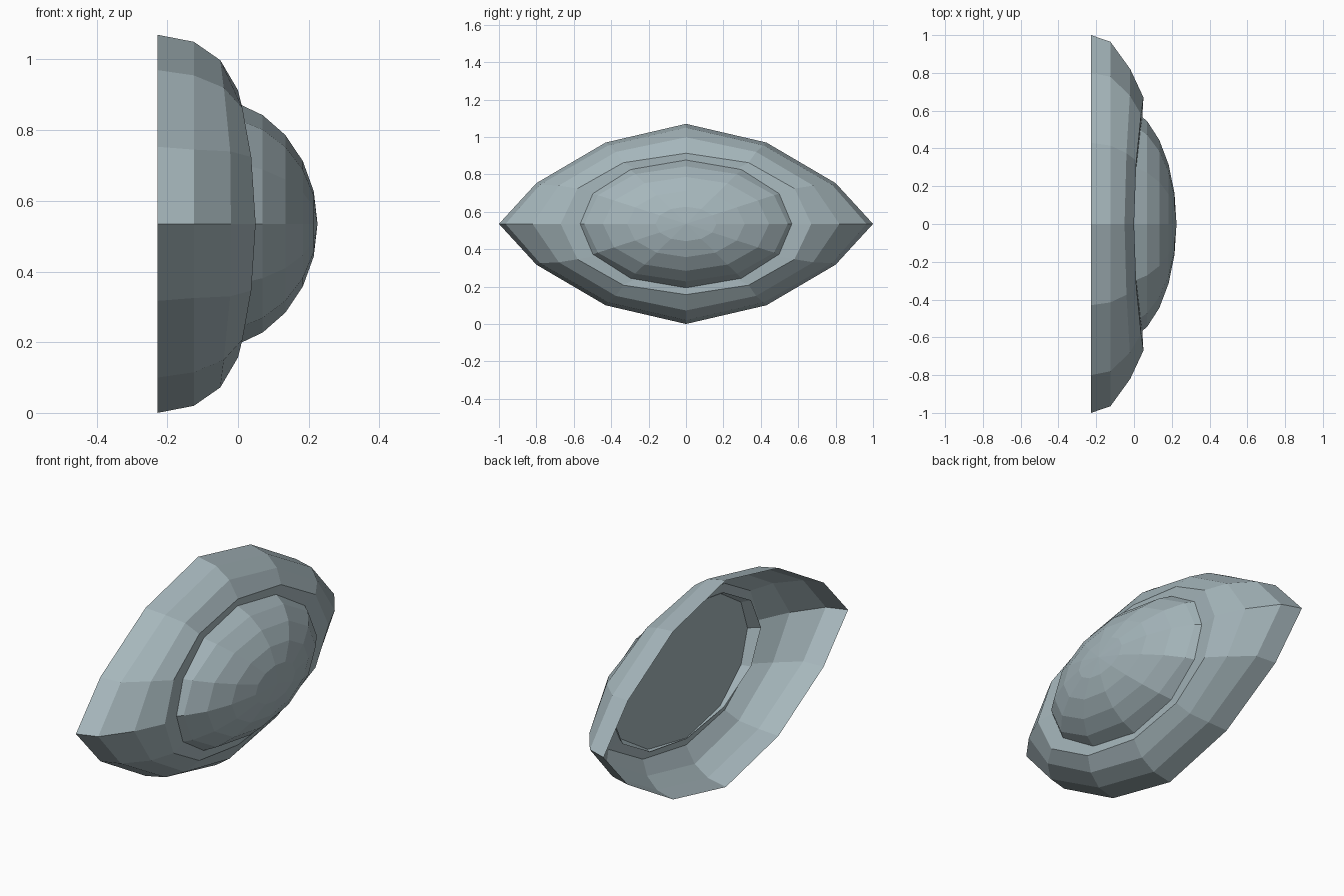
import bpy, bmesh, math

if "Cube" in bpy.data.objects:
    bpy.data.objects.remove(bpy.data.objects["Cube"], do_unlink=True)

MID = 0.535   # height of the eye's long axis
SEG = 12

mat = bpy.data.materials.new("blue_grey")
mat.use_nodes = True
colour = (0.38, 0.47, 0.5, 1)
mat.diffuse_color = colour
mat.node_tree.nodes["Principled BSDF"].inputs["Base Color"].default_value = colour


def ring(quarter):
    """Mirror four (x, y, height) points, tip to top, into a full ring."""
    half = quarter + [(x, -y, h) for x, y, h in quarter[-2::-1]]
    return half + [(x, y, -h) for x, y, h in half[-2:0:-1]]


def ellipse(ry, rz, depth):
    """Quarter ellipse whose depth depends on the angle."""
    angles = [math.radians(30 * i) for i in range(4)]
    return ring([(depth(a), ry * math.cos(a), rz * math.sin(a)) for a in angles])


def loft(name, rings, pole=None, fill=False):
    bm = bmesh.new()
    loops = [[bm.verts.new((x, y, h + MID)) for x, y, h in r] for r in rings]
    for a, b in zip(loops, loops[1:]):
        for i in range(SEG):
            j = (i + 1) % SEG
            bm.faces.new((a[i], a[j], b[j], b[i]))
    last = loops[-1]
    if fill:
        bm.faces.new(last)
    if pole is not None:
        tip = bm.verts.new((pole, 0, MID))
        for i in range(SEG):
            bm.faces.new((last[i], last[(i + 1) % SEG], tip))
    bmesh.ops.recalc_face_normals(bm, faces=bm.faces)
    # open shells: the outside faces +x
    if sum(f.normal.x * f.calc_area() for f in bm.faces) < 0:
        bmesh.ops.reverse_faces(bm, faces=bm.faces)
    mesh = bpy.data.meshes.new(name)
    bm.to_mesh(mesh)
    bm.free()
    mesh.materials.append(mat)
    obj = bpy.data.objects.new(name, mesh)
    bpy.context.collection.objects.link(obj)
    return obj


# Almond-shaped eyelid shell, open at the back, with a closed saddle-shaped socket
def saddle(a):
    return 0.05 * math.cos(a) ** 2


loft("eyelids", [
    ring([(-0.228, 1, 0), (-0.228, 0.8, 0.218), (-0.228, 0.43, 0.435), (-0.228, 0, 0.535)]),
    ring([(-0.125, 0.965, 0), (-0.125, 0.78, 0.21), (-0.125, 0.415, 0.42), (-0.125, 0, 0.515)]),
    ring([(-0.02, 0.82, 0), (-0.022, 0.68, 0.205), (-0.04, 0.375, 0.385), (-0.05, 0, 0.463)]),
    ellipse(0.67, 0.378, saddle),
    ellipse(0.55, 0.343, lambda a: saddle(a) * 0.9 - 0.002),
], fill=True)

# Eyeball dome: latitude rings of a squashed sphere, open at the back
dome = []
for step in range(5, 0, -1):
    lat = math.radians(15 * step)
    depth = 0.225 - 0.31 * (1 - math.cos(lat))
    dome.append(ellipse(0.628 * math.sin(lat), 0.355 * math.sin(lat), lambda a, d=depth: d))
loft("eyeball", dome, pole=0.225)
